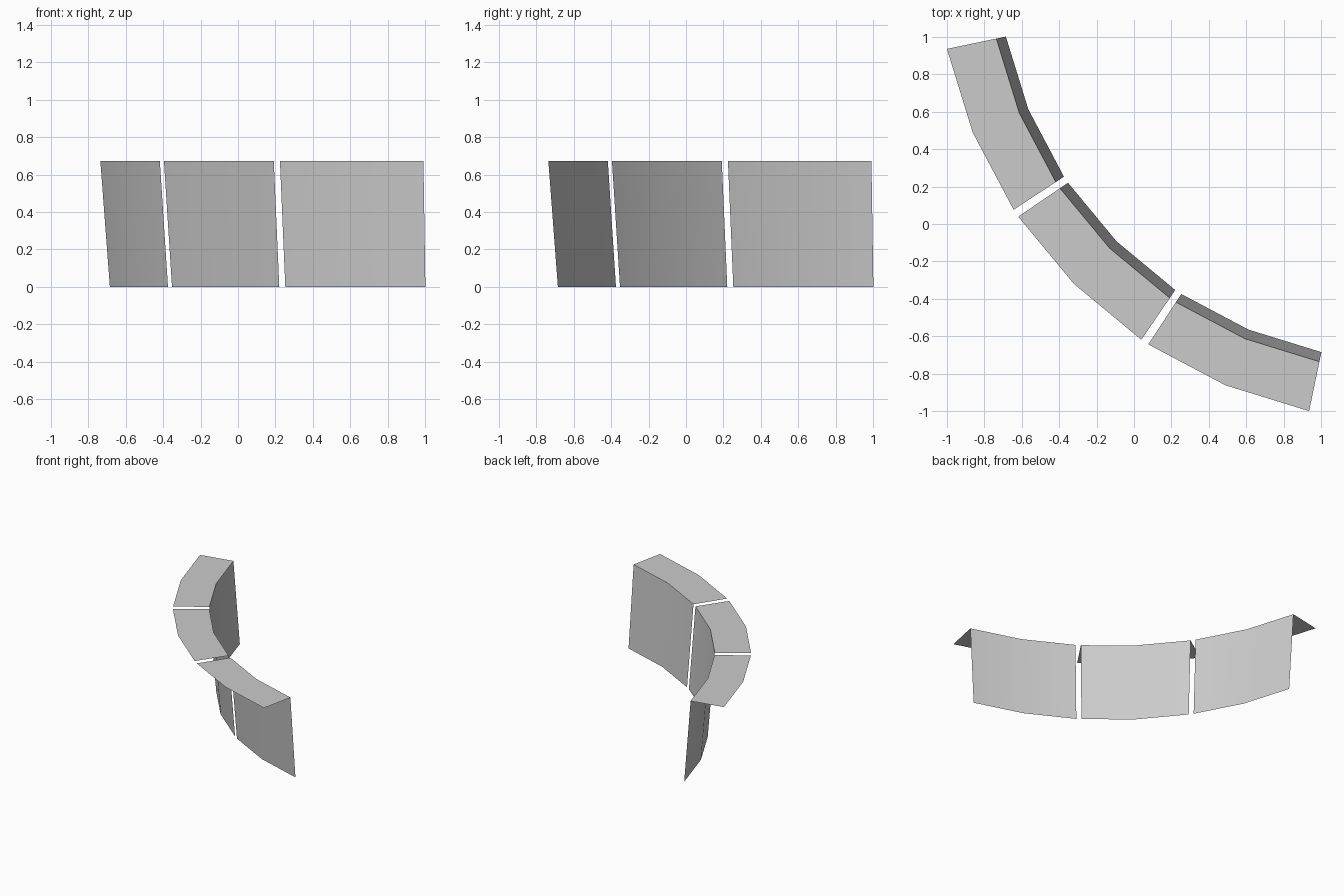
import bpy
import bmesh
from math import radians, sin, cos

if "Cube" in bpy.data.objects:
    bpy.data.objects.remove(bpy.data.objects["Cube"])

CENTRE = 1.447                 # arc centre lies on the x = y diagonal
HEIGHT = 0.673
HALF_SPAN = 10.73              # degrees, half of one section
# cross-section (radius, z): outer top edge, inner top edge, foot of panel
PROFILE = [(2.5, HEIGHT), (2.23, HEIGHT), (2.178, 0.0)]


def section(name, mid):
    """Open L-shaped sheet swept along two segments of the arc."""
    bm = bmesh.new()
    rows = []
    for step in (-1, 0, 1):
        a = radians(180 + mid + step * HALF_SPAN)
        rows.append([bm.verts.new((CENTRE + r * cos(a), CENTRE + r * sin(a), z))
                     for r, z in PROFILE])
    for near, far in zip(rows, rows[1:]):
        for i in range(len(PROFILE) - 1):
            bm.faces.new((near[i], far[i], far[i + 1], near[i + 1]))
    # top faces up, panel faces the concave side
    bm.normal_update()
    if bm.faces[:][0].normal.z < 0:
        bmesh.ops.reverse_faces(bm, faces=bm.faces[:])
    mesh = bpy.data.meshes.new(name)
    bm.to_mesh(mesh)
    bm.free()
    ob = bpy.data.objects.new(name, mesh)
    bpy.context.collection.objects.link(ob)
    bpy.ops.object.select_all(action='DESELECT')
    ob.select_set(True)
    bpy.context.view_layer.objects.active = ob
    bpy.ops.object.shade_smooth_by_angle(angle=radians(30))


# three counter sections along the curve
for label, mid in (("left", 22.52), ("middle", 45), ("right", 67.48)):
    section(f"{label}_counter_section", mid)
